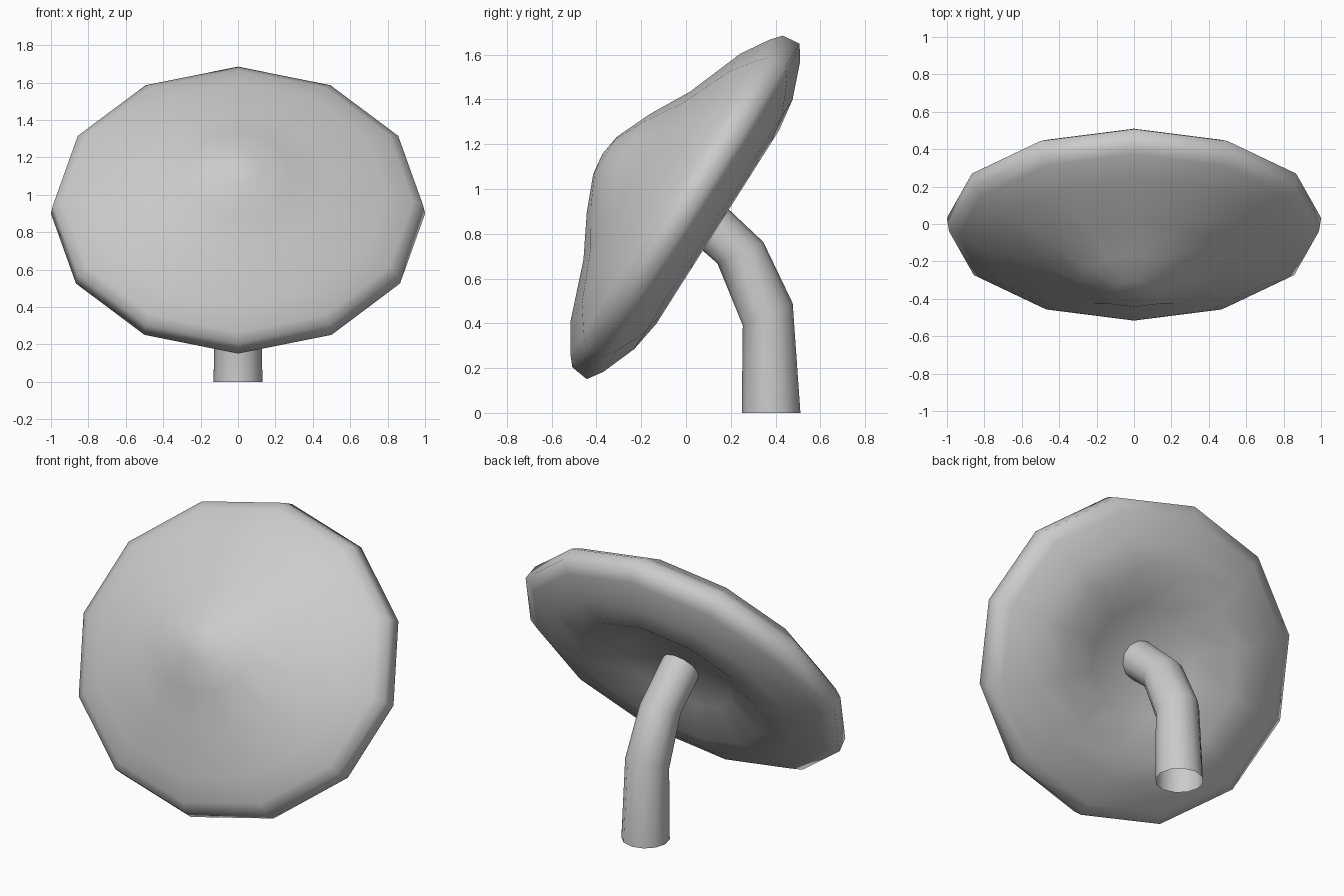
import bpy, bmesh, math
from mathutils import Vector

if "Cube" in bpy.data.objects:
    bpy.data.objects.remove(bpy.data.objects["Cube"])

SIDES = 12

def loft(name, rings, close_ends):
    """Each ring: (centre, x_axis, y_axis); joins successive rings with quads."""
    bm = bmesh.new()
    loops = []
    for c, ax, ay in rings:
        loops.append([bm.verts.new(c + ax * math.cos(a) + ay * math.sin(a))
                      for a in (2 * math.pi * i / SIDES for i in range(SIDES))])
    for lo, hi in zip(loops, loops[1:]):
        for i in range(SIDES):
            j = (i + 1) % SIDES
            bm.faces.new((lo[i], lo[j], hi[j], hi[i]))
    # triangle fans at the poles
    for end, pole in close_ends:
        tip = bm.verts.new(pole)
        for i in range(SIDES):
            bm.faces.new((loops[end][i], loops[end][(i + 1) % SIDES], tip))
    bmesh.ops.recalc_face_normals(bm, faces=bm.faces)
    me = bpy.data.meshes.new(name)
    bm.to_mesh(me)
    bm.free()
    me.polygons.foreach_set("use_smooth", [True] * len(me.polygons))
    ob = bpy.data.objects.new(name, me)
    bpy.context.collection.objects.link(ob)
    return ob

X = Vector((1, 0, 0))

# tilted mushroom cap: (radius, height along its axis), underside to crown
tilt = math.radians(57.6)
along = Vector((0, math.cos(tilt), math.sin(tilt)))
axis = Vector((0, -math.sin(tilt), math.cos(tilt)))
centre = Vector((0, 0, 0.92))
profile = [(0.30, -0.09), (0.51, -0.168), (0.66, -0.145), (0.82, -0.083),
           (0.887, -0.038), (0.877, 0.045), (0.83, 0.085), (0.707, 0.162), (0.445, 0.26),
           (0.26, 0.36), (0.10, 0.428)]
cap_rings = [(centre + axis * h, X * (r * 1.128), along * r) for r, h in profile]
loft("mushroom_cap", cap_rings,
     [(0, centre + axis * -0.04), (-1, centre + axis * 0.442)])

# bent stem, open at the foot: (y, z, radius, lean of the ring in degrees)
path = [(0.38, 0.0, 0.131, 0), (0.365, 0.44, 0.122, 24),
        (0.243, 0.715, 0.113, 25), (0.03, 0.91, 0.11, 50)]
stem_rings = []
for y, z, r, lean in path:
    a = math.radians(lean)
    stem_rings.append((Vector((0, y, z)), X * r, Vector((0, math.cos(a), math.sin(a))) * r))
loft("stem", stem_rings, [])
